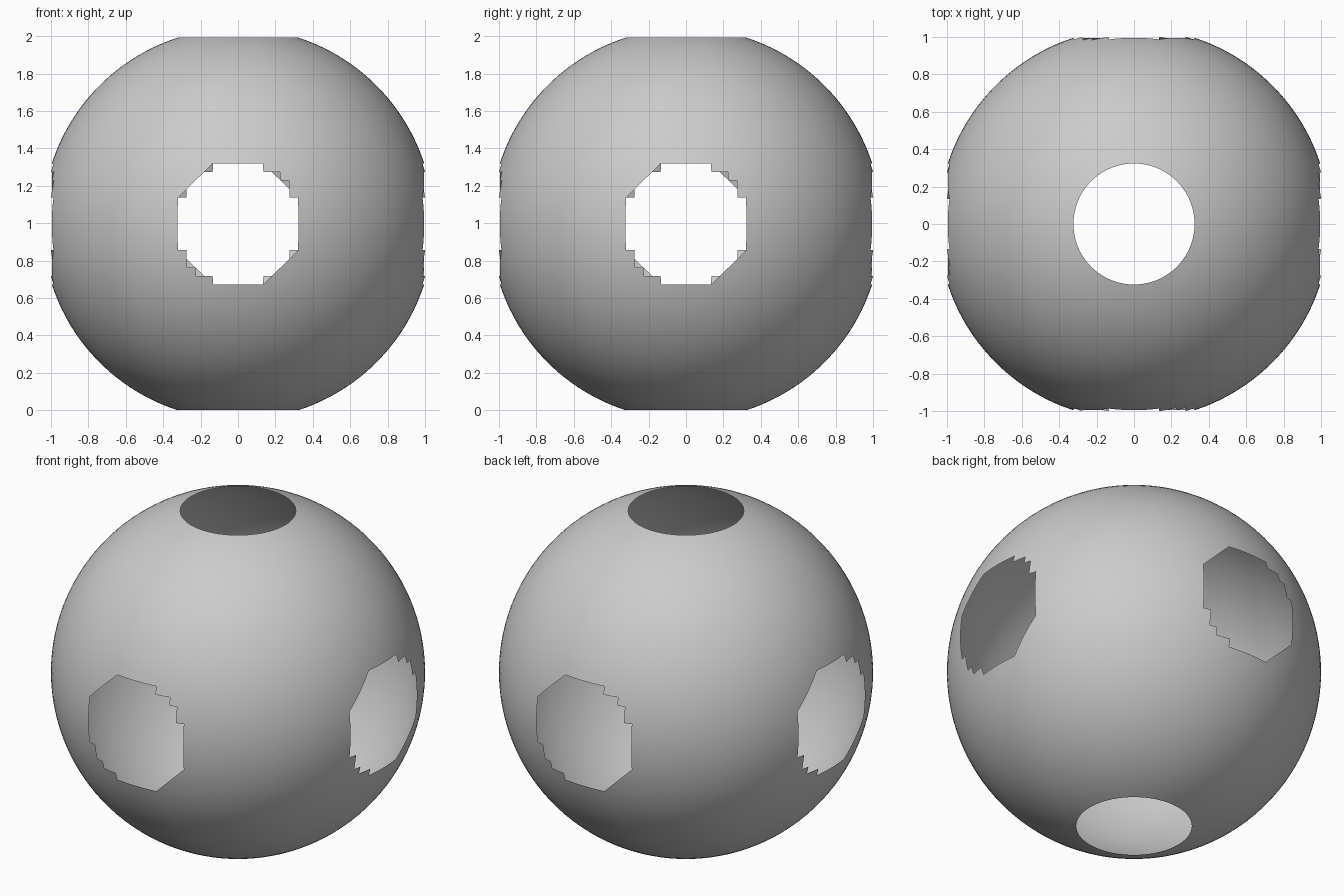
import bpy, bmesh
from math import sin, cos, pi
from mathutils import Vector

if "Cube" in bpy.data.objects:
    bpy.data.objects.remove(bpy.data.objects["Cube"], do_unlink=True)

SEGMENTS, RINGS = 140, 70
STEP = 2 * pi / SEGMENTS
RADIUS = 1.047
HOLE_ANGLE = 7.2 * STEP
CENTRE = Vector((0, 0, RADIUS * cos(7 * STEP)))

grey = bpy.data.materials.new("grey")
grey.use_nodes = True
colour = (0.6, 0.6, 0.6, 1)
grey.diffuse_color = colour
grey.node_tree.nodes["Principled BSDF"].inputs["Base Color"].default_value = colour


def inside_hole(corners):
    """True when a triangle lies inside one of the six axis holes."""
    middle = sum((v.co for v in corners), Vector()) / 3
    return max(abs(c) for c in middle.normalized()) > cos(HOLE_ANGLE)


# Latitude and longitude grid, without the poles
bm = bmesh.new()
grid = []
for ring in range(1, RINGS):
    lat = ring * STEP - pi / 2
    grid.append([bm.verts.new(RADIUS * Vector((cos(lat) * cos(s * STEP),
                                               cos(lat) * sin(s * STEP),
                                               sin(lat))))
                 for s in range(SEGMENTS)])

# Two triangles per cell, leaving out those inside the holes
for low, high in zip(grid, grid[1:]):
    for s in range(SEGMENTS):
        n = (s + 1) % SEGMENTS
        for corners in ((low[s], low[n], high[n]), (low[s], high[n], high[s])):
            if not inside_hole(corners):
                bm.faces.new(corners).smooth = True

# Drop unused points and stand the shell on the ground
loose = [v for v in bm.verts if not v.link_faces]
bmesh.ops.delete(bm, geom=loose, context='VERTS')
bmesh.ops.translate(bm, verts=bm.verts, vec=CENTRE)

mesh = bpy.data.meshes.new("pierced_sphere_shell")
bm.to_mesh(mesh)
bm.free()
mesh.materials.append(grey)
shell = bpy.data.objects.new("pierced_sphere_shell", mesh)
bpy.context.collection.objects.link(shell)
